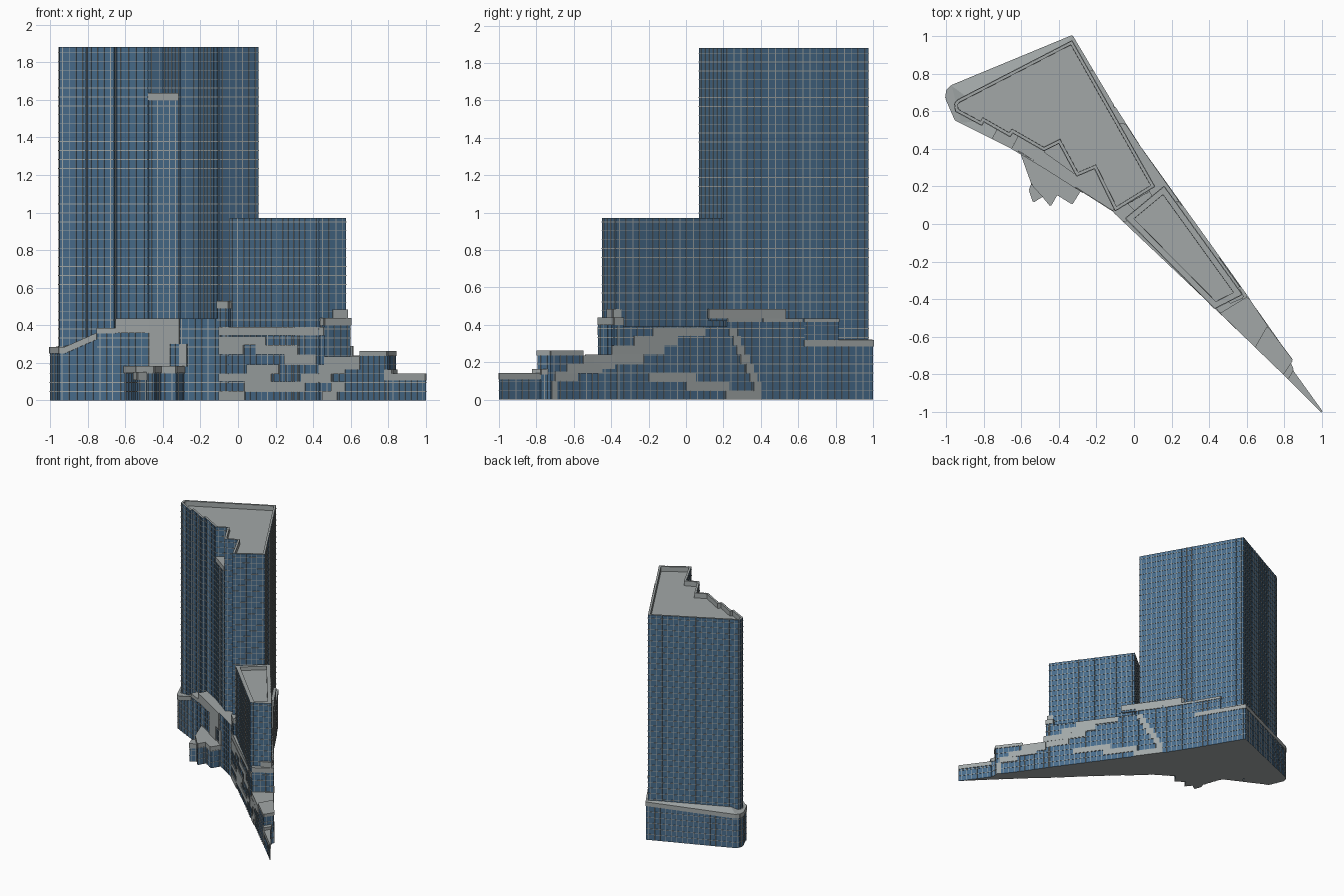
import bpy, bmesh
from mathutils import Vector

if "Cube" in bpy.data.objects:
    bpy.data.objects.remove(bpy.data.objects["Cube"])


def material(name, rgb):
    m = bpy.data.materials.new(name)
    m.diffuse_color = (*rgb, 1)
    m.use_nodes = True
    m.node_tree.nodes["Principled BSDF"].inputs["Base Color"].default_value = m.diffuse_color
    return m


GLASS = material("blue_glass", (0.065, 0.15, 0.26))
STONE = material("grey_cladding", (0.36, 0.39, 0.39))
FRAME = material("pale_frame", (0.36, 0.39, 0.39))


def finish(bm, name, mats):
    bmesh.ops.recalc_face_normals(bm, faces=bm.faces)
    me = bpy.data.meshes.new(name)
    bm.to_mesh(me)
    bm.free()
    for m in mats:
        me.materials.append(m)
    ob = bpy.data.objects.new(name, me)
    bpy.context.collection.objects.link(ob)


def strip(bm, p, q, p0, p1, q0, q1, t=0.003):
    """Thin slab on the wall p-q, from heights p0..p1 at p to q0..q1 at q."""
    p, q = Vector(p), Vector(q)
    d = (q - p).normalized()
    n = Vector((d.y, -d.x)) * t
    a, b = p - n * 0.3, q - n * 0.3
    c, e = q + n, p + n
    lo = [bm.verts.new((*v, z)) for v, z in ((a, p0), (b, q0), (c, q0), (e, p0))]
    hi = [bm.verts.new((*v, z)) for v, z in ((a, p1), (b, q1), (c, q1), (e, p1))]
    bm.faces.new(lo)
    bm.faces.new(hi)
    for i in range(4):
        j = (i + 1) % 4
        bm.faces.new((lo[i], lo[j], hi[j], hi[i]))


def block(name, pts, top, rim=0, sink=0, band=0, z0=0.0, pitch=0.0475, step=0.043):
    """Glazed prism with grey roof, optional sunken roof, parapet band and a frame grid."""
    area = sum(a[0] * b[1] - b[0] * a[1] for a, b in zip(pts, pts[1:] + pts[:1]))
    if area < 0:
        pts = pts[::-1]
    tops = [p[2] if len(p) > 2 else top for p in pts]
    pts = [Vector(p[:2]) for p in pts]
    n = len(pts)
    bm = bmesh.new()
    lo = [bm.verts.new((*p, z0)) for p in pts]
    hi = [bm.verts.new((*p, z)) for p, z in zip(pts, tops)]
    base = bm.faces.new(lo[::-1])
    roof = bm.faces.new(hi)
    for i in range(n):
        j = (i + 1) % n
        bm.faces.new((lo[i], lo[j], hi[j], hi[i]))
    base.material_index = roof.material_index = 1
    bm.normal_update()
    if rim:
        r = bmesh.ops.inset_region(bm, faces=[roof], thickness=rim, use_even_offset=True)
        for f in r["faces"]:
            f.material_index = 1
        # second inset of zero width gives the upright inner parapet wall
        r = bmesh.ops.inset_individual(bm, faces=[roof], thickness=0.001, depth=-sink)
        for f in r["faces"]:
            f.material_index = 1
    if len(set(tops)) > 1:
        bmesh.ops.triangulate(bm, faces=[roof])
    finish(bm, name, [GLASS, STONE])

    grid, cap = bmesh.new(), bmesh.new()
    for i in range(n):
        j = (i + 1) % n
        p, q, tp, tq = pts[i], pts[j], tops[i], tops[j]
        length = (q - p).length
        d = (q - p) / length
        count = max(1, round(length / step))
        for k in range(count):
            s = (k + 0.5) / count
            c = p.lerp(q, s)
            z = tp + (tq - tp) * s
            strip(grid, c - d * 0.002, c + d * 0.002, z0, z, z0, z)
        z = z0 + pitch
        while z < min(tp, tq) - 0.01:
            strip(grid, p, q, z - 0.002, z + 0.002, z - 0.002, z + 0.002)
            z += pitch
        if band:
            strip(cap, p, q, tp - band, tp, tq - band, tq, 0.005)
    finish(grid, name + "_frames", [FRAME])
    if band:
        finish(cap, name + "_parapet", [STONE])
    else:
        cap.free()


# Main tower with stepped front and sunken roof
block("main_tower", [(.11, .20), (-.33, .975), (-.94, .66), (-.955, .64), (-.95, .60),
                     (-.81, .525), (-.80, .545), (-.66, .465), (-.645, .485), (-.48, .39),
                     (-.40, .43), (-.305, .255), (-.21, .295), (-.10, .07)],
      1.88, rim=0.016, sink=0.04)
block("notch_infill", [(-.475, .385), (-.40, .435), (-.315, .27)], 1.635, band=0.04)

# Lower tower
block("lower_tower", [(.16, .20), (.575, -.375), (.43, -.45), (-.045, .03)],
      0.97, rim=0.03, sink=0.03)

# Podium, from the wide end to the narrow tip
block("podium_west", [(-.33, 1, .32), (-.11, .63, .32), (-.4, .55, .36), (-.72, .55, .36),
                      (-.75, .455, .36), (-.92, .54, .285), (-.95, .555, .285),
                      (-1, .67, .285), (-.995, .71, .285), (-.97, .735, .285)],
      0.3, band=0.035)
block("podium_step", [(-.75, .455), (-.65, .405), (-.6, .5), (-.7, .55)], 0.385, band=0.03)
block("podium_centre", [(-.11, .63), (.03, .41), (.166, .22), (-.105, .065), (-.60, .38),
                        (-.65, .405), (-.6, .5)], 0.435)
block("podium_ledge_back", [(-.22, .815), (-.11, .63), (-.2, .6), (-.26, .8)], 0.435,
      band=0.02, z0=0.3)
block("podium_middle", [(.166, .22), (.60, -.385), (.46, -.47), (-.11, .07)], 0.39)
block("podium_end", [(.60, -.385), (.46, -.47), (.43, -.43), (.565, -.335)], 0.44, band=0.04)
block("end_upstand", [(.58, -.39), (.51, -.42), (.5, -.39), (.56, -.35)], 0.485,
      band=0.045, z0=0.4)
block("front_pier", [(-.11, .07), (-.05, .012), (0, .07), (-.06, .13)], 0.53, band=0.04)
block("tail_inner", [(.60, -.385), (.71, -.55), (.65, -.655), (.46, -.47)], 0.235, band=0.07)
block("tail_outer", [(.71, -.55), (.84, -.725), (.795, -.795), (.65, -.655)], 0.262, band=0.025)
block("tail_step", [(.83, -.74), (.845, -.775), (.82, -.82), (.78, -.78)], 0.165, band=0.03)
block("tail_tip", [(.82, -.75), (1, -1), (.78, -.78)], 0.142, band=0.035)

# Entrance annex on the front
block("entrance_annex", [(-.605, .39), (-.54, .21), (-.49, .155), (-.445, .10), (-.41, .16),
                         (-.33, .11), (-.28, .19), (-.25, .25)], 0.182, band=0.035)
block("annex_corner", [(-.54, .22), (-.555, .18), (-.535, .12), (-.48, .155)], 0.15, band=0.04)


def on_wall(path, axis, v):
    for a, b in zip(path, path[1:]):
        if min(a[axis], b[axis]) <= v <= max(a[axis], b[axis]):
            return Vector(a).lerp(Vector(b), (v - a[axis]) / (b[axis] - a[axis]))


def panels(name, path, axis, rows):
    """Grey cladding rectangles along a wall: start, end, bottom, top (hundredths)."""
    bm = bmesh.new()
    for u, v, a, b in rows:
        strip(bm, on_wall(path, axis, u / 100), on_wall(path, axis, v / 100),
              a / 100, b / 100, a / 100, b / 100, 0.006)
    finish(bm, name, [STONE])


# Stepped cladding on the long right-hand wall (measured along y, front to back)
right_wall = [(.84, -.725), (.71, -.55), (.60, -.385), (.166, .22), (.03, .41), (-.11, .63), (-.33, 1)]
panels("right_cladding", right_wall, 1, [
    (-72, -69, 0, 10), (-70, -58, 10, 15), (-64, -45, 14, 19), (-54, -23, 19, 24),
    (-40, -12, 24, 29), (-28, -5, 29, 34), (-18, 10, 34, 38.5),
    (23, 27, 34, 38), (25, 29, 29, 34), (27, 31, 24, 29), (29, 34, 19, 24),
    (32, 36, 14, 19), (34, 38, 9.5, 14), (36, 40, 4.7, 9.5), (21, 40, 0, 4.7),
    (0, 23, 4.7, 9.5), (-20, 5, 9.5, 14), (22, 40, 41.5, 43.5), (41, 62, 41.5, 43.5)])
block("right_ledge", [(.235, .12), (.17, .212), (.03, .41), (-.05, .53), (-.12, .53), (.1, .15)],
      0.485, band=0.05, z0=0.42)

# Stepped cladding on the long front wall (measured along x)
front_wall = [(-.65, .405), (-.60, .38), (-.105, .065), (.46, -.47), (.795, -.795)]
panels("front_cladding", front_wall, 0, [
    (-10, 46, 34.5, 39), (-10, 15, 29.5, 34), (10, 32, 24.5, 29.5), (-10, 3, 24.5, 29.5),
    (25, 42, 19, 24.5), (-10, 0, 10, 14), (5, 22, 14, 19), (-10, 4, 0, 5),
    (4, 36, 5, 10), (0, 18, 10, 14), (34, 50, 9.5, 14), (43, 57, 14, 19),
    (50, 57, 5, 10), (45, 53, 0, 5)])
panels("entrance_cladding", front_wall, 0, [
    (-65, -47, 36, 43.5), (-47, -36, 18, 43.5), (-36, -31, 30, 43.5), (-31, -27, 18, 30)])
